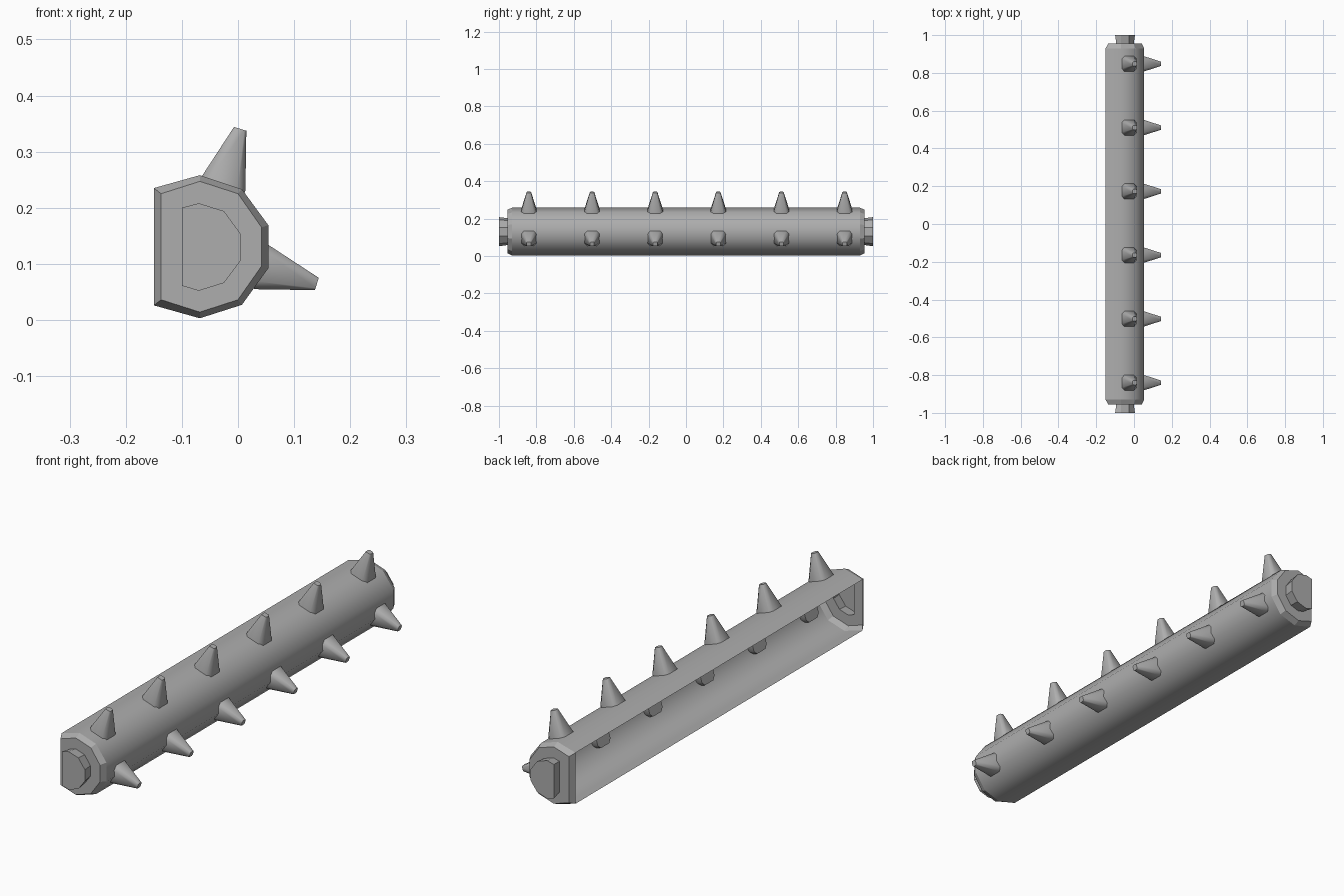
import bpy
from mathutils import Vector

if "Cube" in bpy.data.objects:
    bpy.data.objects.remove(bpy.data.objects["Cube"])

metal = bpy.data.materials.new("grey metal")
metal.diffuse_color = (0.42, 0.42, 0.42, 1)
metal.use_nodes = True
metal.node_tree.nodes["Principled BSDF"].inputs["Base Color"].default_value = metal.diffuse_color


def add(name, verts, faces, smooth=None):
    me = bpy.data.meshes.new(name)
    me.from_pydata([tuple(v) for v in verts], [], faces)
    me.materials.append(metal)
    ob = bpy.data.objects.new(name, me)
    bpy.context.collection.objects.link(ob)
    if smooth:
        me.polygons.foreach_set("use_smooth", [True] * len(me.polygons))
        if smooth < 180:
            me.set_sharp_from_angle(angle=smooth * 0.0174533)
    return ob


def strips(rings, n, closed):
    # quads joining successive rings of n points
    return [(r * n + i, r * n + (i + 1) % n, (r + 1) * n + (i + 1) % n, (r + 1) * n + i)
            for r in range(rings - 1) for i in range(n if closed else n - 1)]


# cross-sections as x, z
OUTER = [(-0.15, 0.235), (-0.068, 0.258), (0.007, 0.233), (0.054, 0.169),
         (0.054, 0.092), (0.007, 0.027), (-0.068, 0.003), (-0.15, 0.026)]
INNER = [(-0.137, 0.225), (-0.068, 0.247), (0.0, 0.225), (0.042, 0.165),
         (0.042, 0.096), (0.0, 0.036), (-0.068, 0.014), (-0.137, 0.036)]
PEG = [(-0.1, 0.2), (-0.07, 0.208), (-0.025, 0.194), (0.005, 0.153),
       (0.005, 0.106), (-0.025, 0.066), (-0.07, 0.052), (-0.1, 0.061)]
PEG_ROOT = [(-0.048 + (x + 0.048) * 0.88, 0.13 + (z - 0.13) * 0.92) for x, z in PEG]
N = len(OUTER)


def ring(profile, y):
    return [(x, y, z) for x, z in profile]


# long shell, open on the -x side
faces = [f[::-1] for f in strips(2, N, False)]
add("shell", ring(OUTER, -0.93) + ring(OUTER, 0.93), faces, 180)

# bevelled ends with a flared, closed peg
for name, s in (("front_end", -1), ("back_end", 1)):
    verts = (ring(OUTER, 0.93 * s) + ring(INNER, 0.955 * s)
             + ring(PEG_ROOT, 0.955 * s) + ring(PEG, s))
    faces = strips(4, N, True) + [tuple(range(3 * N, 4 * N))]
    if s > 0:
        faces = [f[::-1] for f in faces]
    # orientation: outward normals on both ends
    if s > 0:
        add(name, verts, faces)
    else:
        add(name, verts, faces)

# spikes: rounded-square section tapering to a blunt tip
SECTION = [(1, -0.65), (1, 0.65), (0.65, 1), (-0.65, 1),
           (-1, 0.65), (-1, -0.65), (-0.65, -1), (0.65, -1)]
LEVELS = [(-0.022, 0.041), (0.0, 0.041), (0.102, 0.0115)]  # height, half width


def spike(name, base, normal):
    n = Vector(normal).normalized()
    v = Vector((0, 1, 0))
    u = v.cross(n)
    verts = [Vector(base) + n * h + u * a * w + v * b * w
             for h, w in LEVELS for a, b in SECTION]
    faces = strips(3, 8, True)
    faces += [tuple(range(7, -1, -1)), tuple(range(16, 24))]
    add(name, verts, faces, 50)


for i in range(6):
    y = -0.84 + i * 0.3376
    spike(f"top_spike_{i + 1}", (-0.026, y, 0.243), (0.293, 0, 0.956))
    spike(f"side_spike_{i + 1}", (0.043, y, 0.094), (0.956, 0, -0.293))
